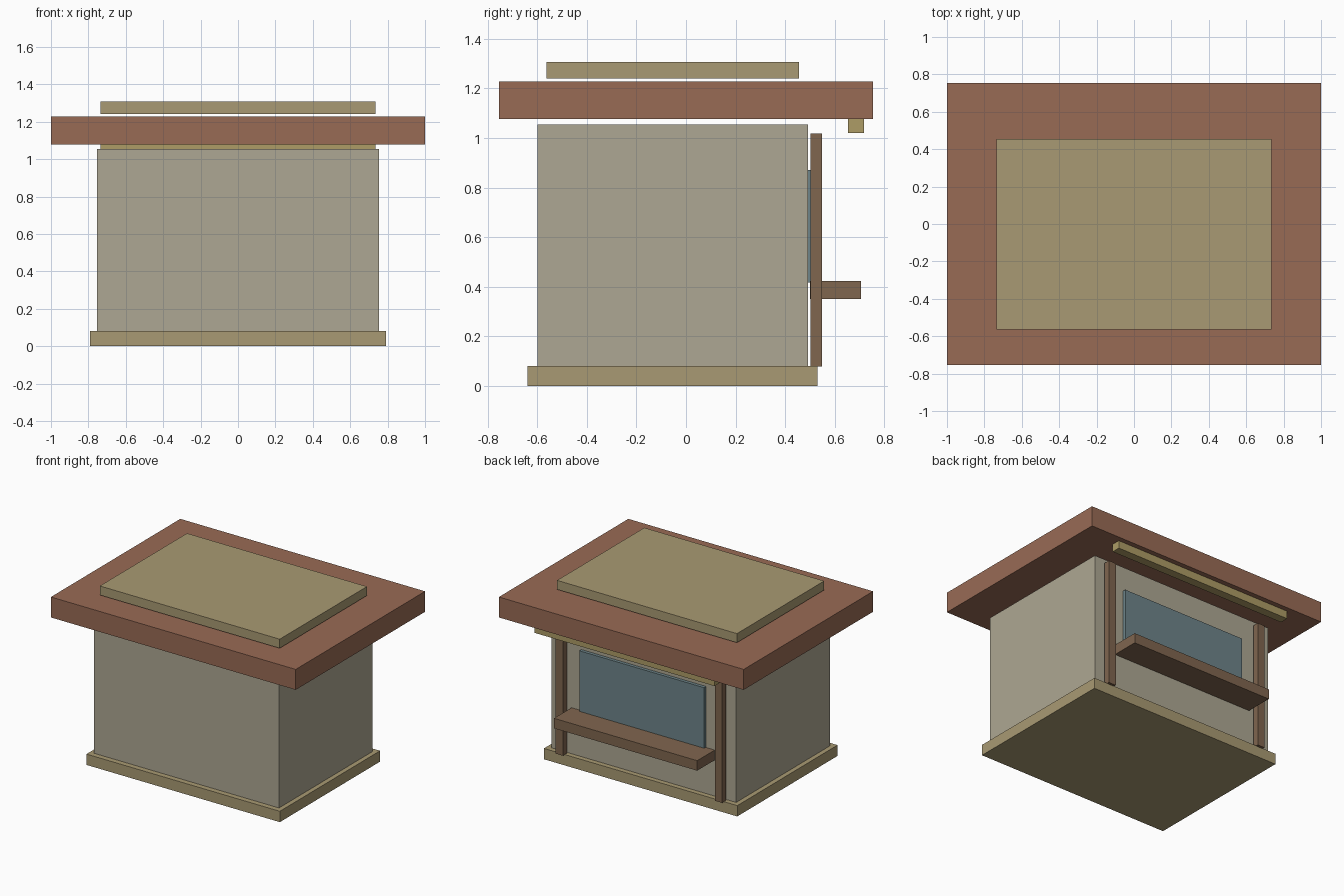
import bpy

cube = bpy.data.objects.get("Cube")
if cube:
    bpy.data.objects.remove(cube, do_unlink=True)


def linear(v):
    v /= 255
    return v / 12.92 if v <= 0.04045 else ((v + 0.055) / 1.055) ** 2.4


def material(name, r, g, b):
    m = bpy.data.materials.new(name)
    m.use_nodes = True
    col = (linear(r), linear(g), linear(b), 1)
    m.diffuse_color = col
    m.node_tree.nodes["Principled BSDF"].inputs["Base Color"].default_value = col
    return m


def box(name, mat, x, y, z):
    """Box spanning the (low, high) range on each axis."""
    spans = (x, y, z)
    bpy.ops.mesh.primitive_cube_add(size=1, location=[(a + b) / 2 for a, b in spans])
    ob = bpy.context.object
    ob.name = name
    ob.scale = [b - a for a, b in spans]
    bpy.ops.object.transform_apply(location=False, rotation=False, scale=True)
    ob.data.materials.append(mat)
    return ob


plaster = material("grey plaster", 174, 167, 147)
clay = material("red clay", 153, 107, 85)
stone = material("sand stone", 169, 154, 115)
trim = material("yellow trim", 173, 156, 102)
wood = material("brown wood", 128, 102, 79)
glass = material("blue glass", 110, 133, 138)

# Base and walls
box("base_slab", stone, (-0.79, 0.79), (-0.64, 0.53), (0, 0.08))
box("walls", plaster, (-0.755, 0.755), (-0.60, 0.493), (0.08, 1.055))

# Roof with its raised panel
box("roof_slab", clay, (-1, 1), (-0.755, 0.755), (1.077, 1.228))
box("roof_panel", stone, (-0.735, 0.735), (-0.563, 0.455), (1.24, 1.307))

# Service side: window, counter, posts and the beam under the eave
box("window", glass, (-0.51, 0.51), (0.493, 0.517), (0.418, 0.871))
box("counter", wood, (-0.585, 0.585), (0.50, 0.705), (0.35, 0.424))
for side, x in (("left", 0.65), ("right", -0.65)):
    box(side + "_post", wood, (x - 0.03, x + 0.03), (0.502, 0.549), (0.078, 1.019))
box("eave_beam", trim, (-0.735, 0.735), (0.654, 0.718), (1.02, 1.077))
